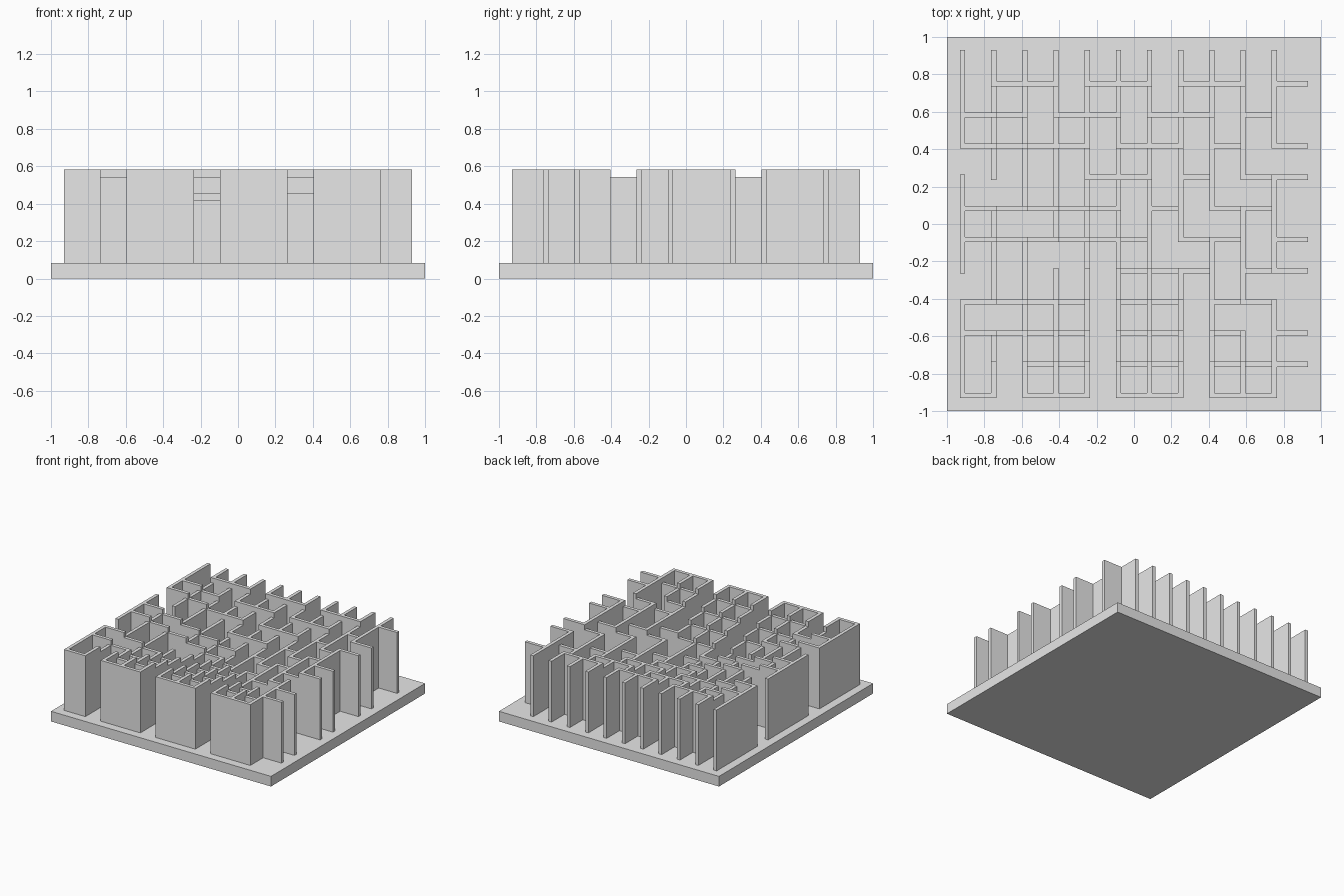
import bpy
import bmesh
from mathutils import Matrix, Vector

default = bpy.data.objects.get("Cube")
if default:
    bpy.data.objects.remove(default, do_unlink=True)

COUNT = 11                 # cells along each side
CELL = 1 / 6
THICK = CELL / 6
BASE_H = CELL / 2
MIDDLE = COUNT // 2

grey = bpy.data.materials.new("light_grey")
grey.use_nodes = True
grey.diffuse_color = (0.8, 0.8, 0.8, 1)
grey.node_tree.nodes["Principled BSDF"].inputs["Base Color"].default_value = grey.diffuse_color


def add_box(bm, centre, size):
    matrix = Matrix.Translation(Vector(centre)) @ Matrix.Diagonal((*size, 1))
    bmesh.ops.create_cube(bm, size=1, matrix=matrix)


def finish(bm, name):
    mesh = bpy.data.meshes.new(name)
    bm.to_mesh(mesh)
    bm.free()
    mesh.materials.append(grey)
    bpy.context.collection.objects.link(bpy.data.objects.new(name, mesh))


# Square base slab
slab = bmesh.new()
add_box(slab, (0, 0, BASE_H / 2), (2, 2, BASE_H))
finish(slab, "base_slab")

# Each cell may carry a wall on its left and front edges;
# walls step down ring by ring towards the middle
side_walls, cross_walls = bmesh.new(), bmesh.new()
for col in range(COUNT):
    for row in range(COUNT):
        x, y = (col - MIDDLE) * CELL, (row - MIDDLE) * CELL
        ring = MIDDLE - max(abs(col - MIDDLE), abs(row - MIDDLE))
        height = 3 * CELL - ring * CELL / 4
        z = BASE_H + height / 2
        if (row + ring) % 4 != 3:
            add_box(side_walls, (x - CELL / 2, y, z), (THICK, CELL + THICK, height))
        if (col + row - ring) % 3 != 1:
            add_box(cross_walls, (x, y - CELL / 2, z), (CELL + THICK, THICK, height))
finish(side_walls, "lengthwise_walls")
finish(cross_walls, "crosswise_walls")
